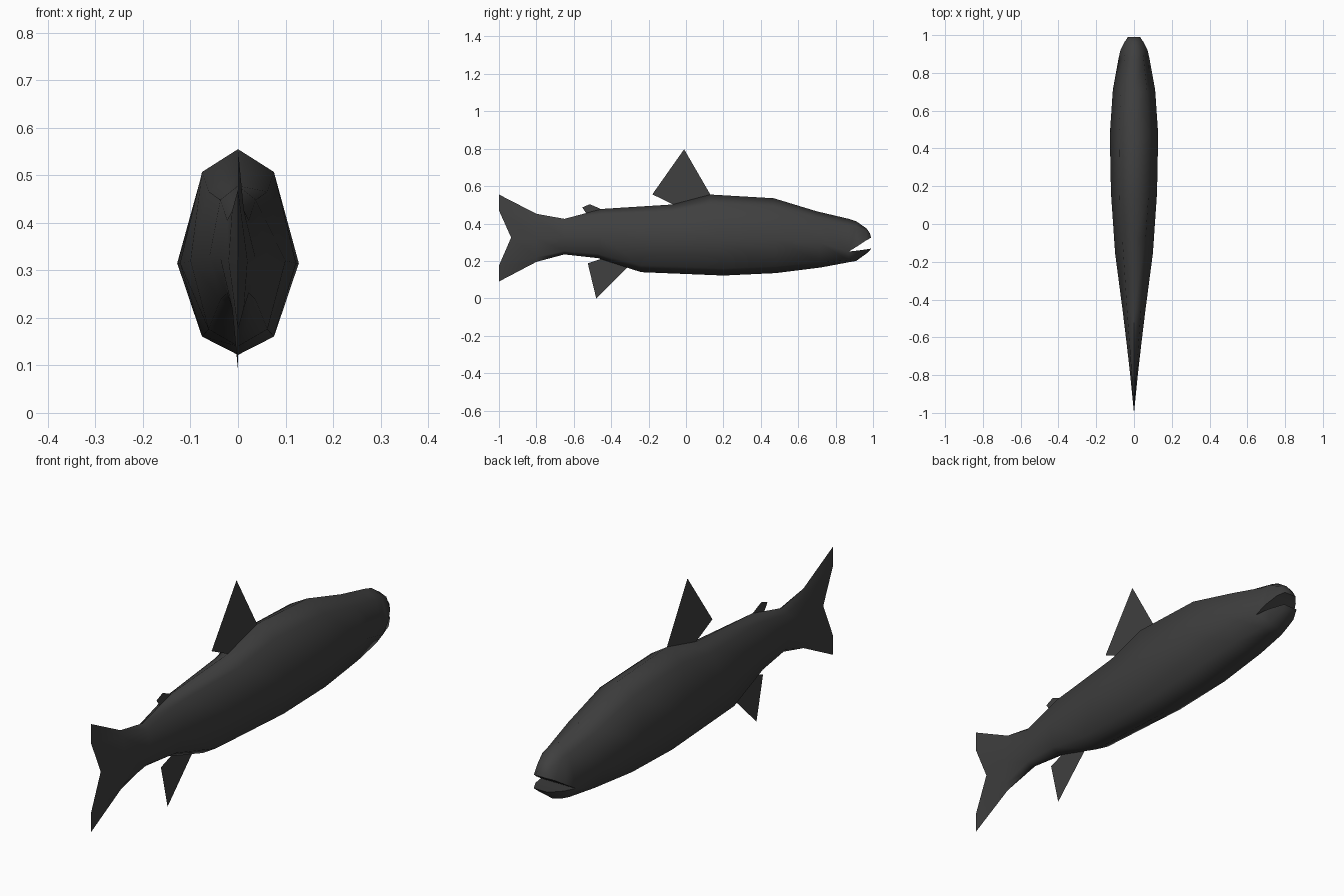
import bpy, bmesh, math

cube = bpy.data.objects.get("Cube")
if cube:
    bpy.data.objects.remove(cube)

grey = bpy.data.materials.new("dark grey")
grey.use_nodes = True
COLOR = (0.05, 0.05, 0.05, 1)
grey.diffuse_color = COLOR
grey.node_tree.nodes["Principled BSDF"].inputs["Base Color"].default_value = COLOR


def finish(name, bm):
    mesh = bpy.data.meshes.new(name)
    bm.to_mesh(mesh)
    bm.free()
    mesh.materials.append(grey)
    obj = bpy.data.objects.new(name, mesh)
    bpy.context.collection.objects.link(obj)
    return obj


def bridge(bm, a, b):
    n = len(a)
    for i in range(n):
        j = (i + 1) % n
        bm.faces.new((a[i], a[j], b[j], b[i]))


def add_ring(bm, points):
    return [bm.verts.new(p) for p in points]


# Eight-sided section: starts at the back ridge and goes round by the +x side
def section(y_top, top, y_bottom, bottom, mid, half_width):
    y_mid = (y_top + y_bottom) / 2
    x = half_width * 0.62
    up, low = top - 0.2 * (top - mid), bottom + 0.2 * (mid - bottom)
    return [(0, y_top, top), (x, y_top, up), (half_width, y_mid, mid),
            (x, y_bottom, low), (0, y_bottom, bottom),
            (-x, y_bottom, low), (-half_width, y_mid, mid), (-x, y_top, up)]


# Jaw section: lip, shoulder, ridge, shoulder, lip
def jaw(y_lip, lip, y_ridge, ridge, half_width):
    x = half_width * 0.65
    shoulder = ridge + 0.2 * (lip - ridge)
    return [(half_width, y_lip, lip), (x, y_ridge, shoulder), (0, y_ridge, ridge),
            (-x, y_ridge, shoulder), (-half_width, y_lip, lip)]


# Body: tail fork collapsed to the centre plane, then sections up to the mouth corner
bm = bmesh.new()
fork = [(-1, 0.555), (-1, 0.47), (-0.935, 0.325), (-1, 0.175), (-1, 0.09)]
fork += fork[3:0:-1]
previous = add_ring(bm, [(0, y, z) for y, z in fork])
for args in [(-0.8, 0.452, -0.8, 0.195, 0.32, 0.02),
             (-0.65, 0.425, -0.65, 0.235, 0.325, 0.037),
             (-0.45, 0.478, -0.47, 0.215, 0.33, 0.06),
             (-0.07, 0.502, -0.24, 0.14, 0.32, 0.1),
             (0.13, 0.555, 0.2, 0.122, 0.315, 0.122),
             (0.47, 0.535, 0.48, 0.135, 0.315, 0.128),
             (0.7, 0.465, 0.72, 0.165, 0.3, 0.112),
             (0.87, 0.425, 0.87, 0.193, 0.25, 0.083)]:
    current = add_ring(bm, section(*args))
    bridge(bm, previous, current)
    previous = current

# Jaws: both start at the mouth corners and close with a flat inner face
upper_start = [previous[i] for i in (2, 1, 0, 7, 6)]
lower_start = [previous[i] for i in (2, 3, 4, 5, 6)]
upper = [(0.92, 0.281, 0.91, 0.412, 0.072), (0.965, 0.311, 0.965, 0.374, 0.05),
         (0.99, 0.324, 0.985, 0.345, 0.028)]
lower = [(0.93, 0.257, 0.91, 0.2, 0.067), (0.99, 0.266, 0.975, 0.247, 0.033)]
for start, rings in ((upper_start, upper), (lower_start, lower)):
    last = start
    for args in rings:
        current = add_ring(bm, jaw(*args))
        bridge(bm, last, current)
        last = current
    bm.faces.new(last)
bmesh.ops.remove_doubles(bm, verts=bm.verts, dist=0.0005)
bmesh.ops.recalc_face_normals(bm, faces=bm.faces)
body = finish("body", bm)
bpy.context.view_layer.objects.active = body
body.select_set(True)
bpy.ops.object.shade_smooth_by_angle(angle=math.radians(75))

# Fins: flat blades on the centre plane, as side outlines
fins = {
    "dorsal_fin": [(0.13, 0.555), (-0.01, 0.797), (-0.18, 0.556), (-0.065, 0.5)],
    "adipose_fin": [(-0.45, 0.475), (-0.49, 0.493), (-0.515, 0.503), (-0.555, 0.486), (-0.53, 0.45)],
    "anal_fin": [(-0.31, 0.168), (-0.48, 0.0), (-0.525, 0.187), (-0.45, 0.212)],
}
for name, outline in fins.items():
    bm = bmesh.new()
    bm.faces.new(add_ring(bm, [(0, y, z) for y, z in outline]))
    finish(name, bm)
